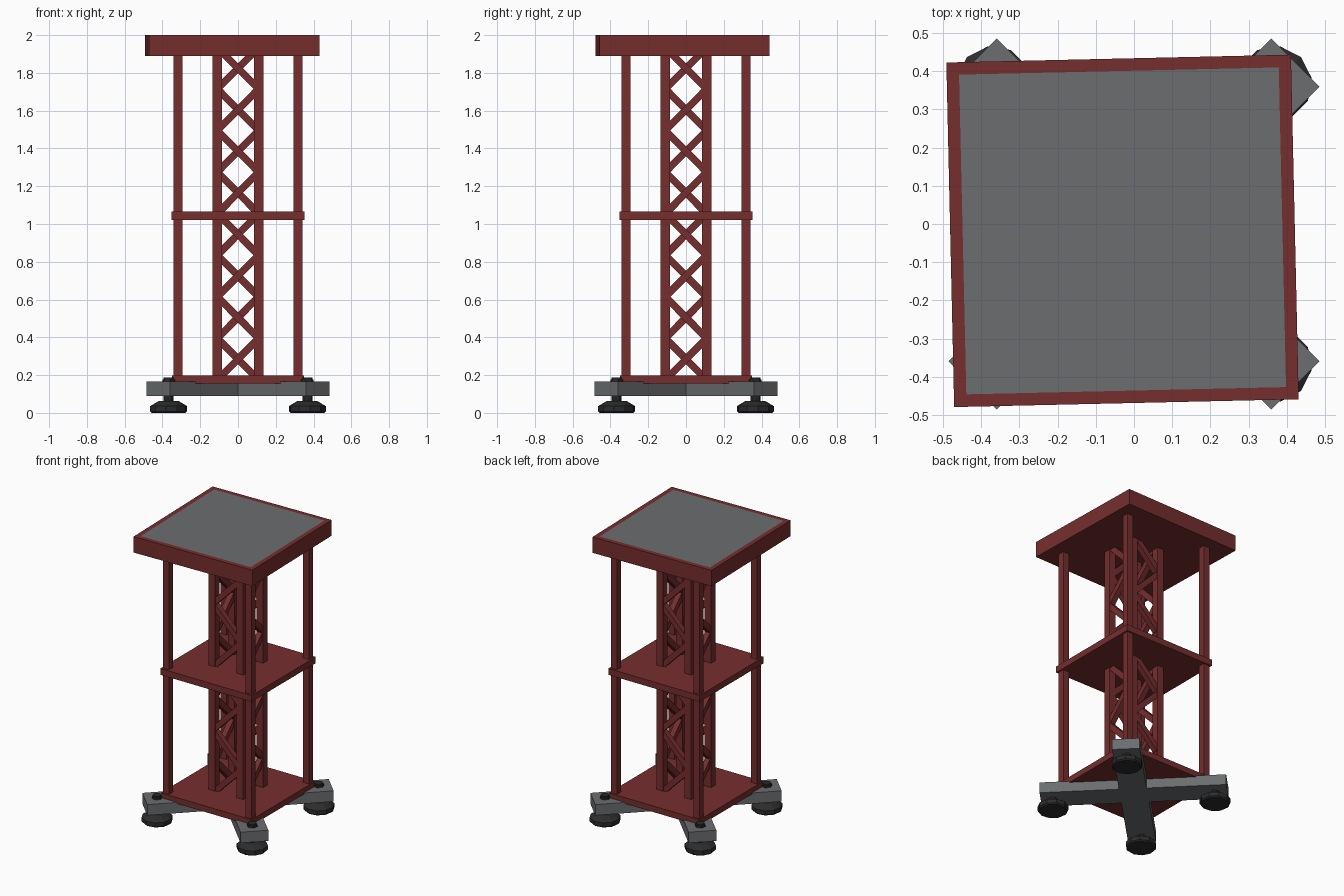
import bpy, bmesh, math
from mathutils import Matrix, Vector

old = bpy.data.objects.get("Cube")
if old:
    bpy.data.objects.remove(old, do_unlink=True)


def material(name, rgb):
    m = bpy.data.materials.new(name)
    m.use_nodes = True
    m.diffuse_color = (*rgb, 1)
    m.node_tree.nodes["Principled BSDF"].inputs["Base Color"].default_value = (*rgb, 1)
    return m


RED = material("dark red paint", (0.18, 0.027, 0.027))
GREY = material("steel grey", (0.145, 0.155, 0.16))
BLACK = material("black rubber", (0.025, 0.025, 0.026))


def finish(name, bm, *mats):
    bmesh.ops.recalc_face_normals(bm, faces=bm.faces)
    mesh = bpy.data.meshes.new(name)
    bm.to_mesh(mesh)
    bm.free()
    for m in mats:
        mesh.materials.append(m)
    ob = bpy.data.objects.new(name, mesh)
    bpy.context.collection.objects.link(ob)
    return ob


def add_box(bm, centre, size, turn=Matrix()):
    mat = Matrix.Translation(centre) @ turn @ Matrix.Diagonal((*size, 1))
    return bmesh.ops.create_cube(bm, size=1, matrix=mat)


def box(name, centre, size, mat, turn=Matrix()):
    bm = bmesh.new()
    add_box(bm, centre, size, turn)
    return finish(name, bm, mat)


def rot(angle, axis="Z"):
    return Matrix.Rotation(math.radians(angle), 4, axis)


def lathe(name, profile, sides, mat, centre, start):
    """Faceted turned part from (radius, height) pairs."""
    bm = bmesh.new()
    rings = []
    for r, z in profile:
        rings.append([bm.verts.new((centre[0] + r * math.cos(a), centre[1] + r * math.sin(a), z))
                      for a in (start + math.tau * i / sides for i in range(sides))])
    for lo, hi in zip(rings, rings[1:]):
        for i in range(sides):
            j = (i + 1) % sides
            bm.faces.new((lo[i], lo[j], hi[j], hi[i]))
    bm.faces.new(rings[0])
    bm.faces.new(rings[-1])
    return finish(name, bm, mat)


BASE_TOP, SLAB_BOTTOM = 0.198, 1.89
CORNERS = [(1, 1), (-1, 1), (-1, -1), (1, -1)]

# Top slab, slightly turned, with an inset grey panel
bm = bmesh.new()
add_box(bm, (-0.03, -0.018, (SLAB_BOTTOM + 2) / 2), (0.902, 0.902, 2 - SLAB_BOTTOM), rot(1.3))
top = max(bm.faces, key=lambda f: f.calc_center_median().z)
bmesh.ops.inset_region(bm, faces=[top], thickness=0.046)
top.material_index = 1
finish("top_slab", bm, RED, GREY)

# Shelf plates
box("middle_plate", (0, 0, 1.043), (0.705, 0.705, 0.044), RED)
box("base_plate", (0, 0, 0.177), (0.70, 0.70, 0.042), RED)

# Outer posts and inner truss columns
mid, height = (BASE_TOP + SLAB_BOTTOM) / 2, SLAB_BOTTOM - BASE_TOP
for n, (sx, sy) in enumerate(CORNERS):
    box(f"outer_post_{n}", (sx * 0.318, sy * 0.318, mid), (0.046, 0.046, height), RED)
    box(f"truss_column_{n}", (sx * 0.109, sy * 0.109, mid), (0.05, 0.05, height), RED)

# Zigzag bracing, one run per side of the truss
STEP, HALF = 0.22, 0.109
for side in range(4):
    bm = bmesh.new()
    for k in range(8):
        s = 1 if k % 2 == 0 else -1
        z = 0.285 + STEP * k
        direction = Vector((s * 2 * HALF, 0, STEP))
        turn = direction.to_track_quat("Z", "Y").to_matrix().to_4x4()
        add_box(bm, (0, -HALF, z), (0.038, 0.038, direction.length), turn)
    bmesh.ops.transform(bm, matrix=rot(90 * side), verts=bm.verts)
    finish(f"truss_bracing_{side}", bm, RED)

# Crossed diagonal base arms
for n, angle in enumerate((45, 135)):
    box(f"base_arm_{n}", (0, 0, 0.1275), (1.195, 0.178, 0.075), GREY, rot(angle))

# Levelling feet with stems and lock nuts
for n, (sx, sy) in enumerate(CORNERS):
    c = (sx * 0.367, sy * 0.367)
    start = math.atan2(sy, sx)
    lathe(f"foot_pad_{n}", [(0.09, 0), (0.099, 0.008), (0.099, 0.036), (0.055, 0.062)],
          10, BLACK, c, start)
    lathe(f"foot_stem_{n}", [(0.027, 0.055), (0.027, 0.188)], 10, BLACK, c, start)
    lathe(f"foot_nut_{n}", [(0.034, 0.164), (0.034, 0.178)], 6, BLACK, c, start)
